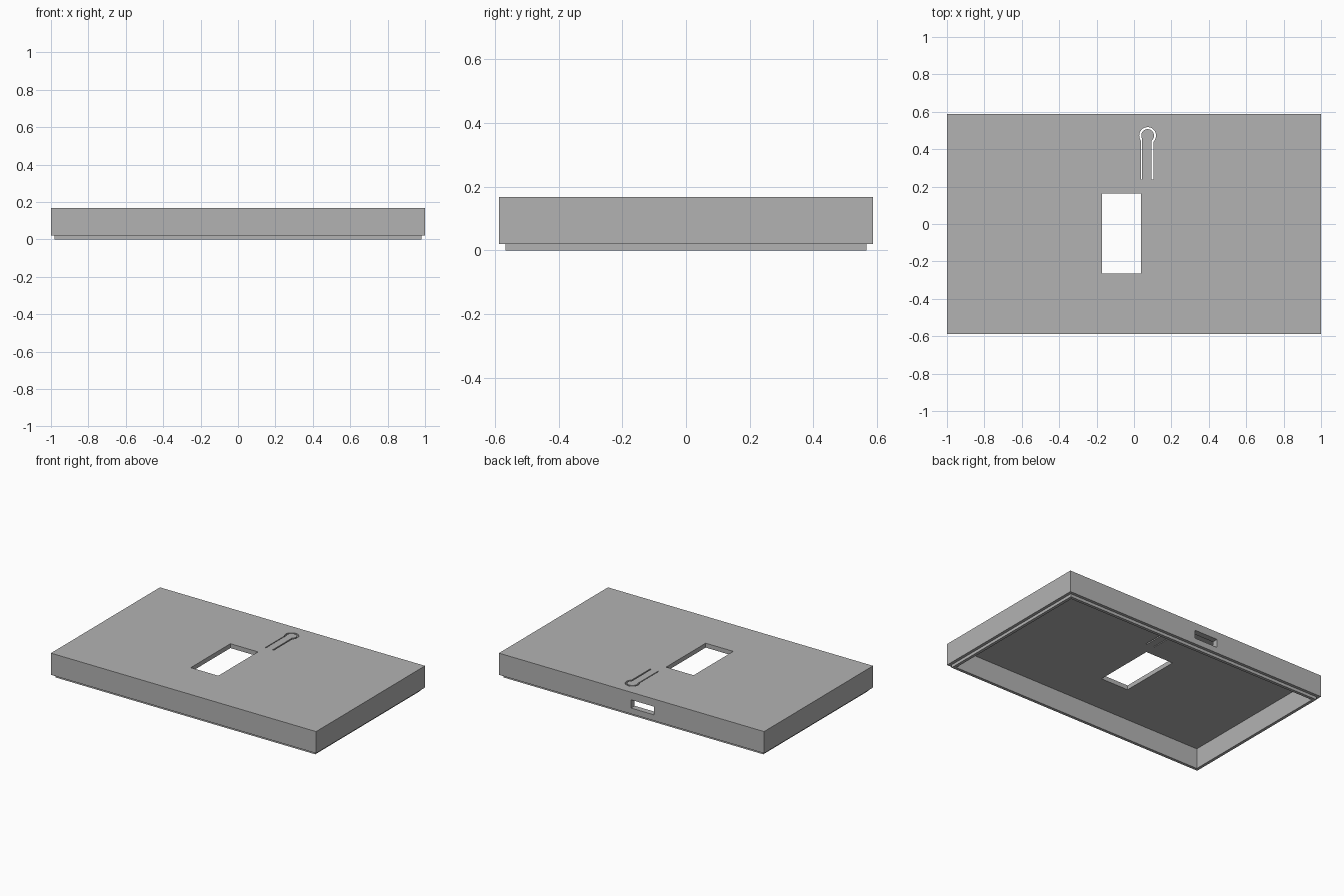
import bpy, bmesh
from math import acos, cos, sin, pi

cube = bpy.data.objects.get("Cube")
if cube:
    bpy.data.objects.remove(cube, do_unlink=True)

# Main dimensions
HALF_X, HALF_Y, HEIGHT = 1.0, 0.587, 0.168
STEP, WALL, LIP, ROOF = 0.02, 0.04, 0.02, 0.138

grey = bpy.data.materials.new("plain grey")
grey.use_nodes = True
colour = (0.45, 0.45, 0.45, 1)
grey.diffuse_color = colour
grey.node_tree.nodes["Principled BSDF"].inputs["Base Color"].default_value = colour


def make_object(name, bm):
    bmesh.ops.recalc_face_normals(bm, faces=bm.faces)
    mesh = bpy.data.meshes.new(name)
    bm.to_mesh(mesh)
    bm.free()
    mesh.materials.append(grey)
    obj = bpy.data.objects.new(name, mesh)
    bpy.context.collection.objects.link(obj)
    return obj


def prism(name, outline, z0, z1):
    bm = bmesh.new()
    face = bm.faces.new([bm.verts.new((x, y, z0)) for x, y in outline])
    new = bmesh.ops.extrude_face_region(bm, geom=[face])["geom"]
    verts = [v for v in new if isinstance(v, bmesh.types.BMVert)]
    bmesh.ops.translate(bm, vec=(0, 0, z1 - z0), verts=verts)
    return make_object(name, bm)


def rectangle(x0, x1, y0, y1):
    return [(x0, y0), (x1, y0), (x1, y1), (x0, y1)]


def cut(target, cutter):
    cutter.hide_render = True
    mod = target.modifiers.new("cut", "BOOLEAN")
    mod.operation, mod.solver, mod.object = "DIFFERENCE", "EXACT", cutter
    bpy.context.view_layer.objects.active = target
    bpy.ops.object.modifier_apply(modifier=mod.name)
    bpy.data.objects.remove(cutter, do_unlink=True)


# Hollow lid shell with a stepped lip, as nested rectangles (inset, height)
profile = [(0, HEIGHT), (0, LIP), (STEP, LIP), (STEP, 0), (WALL, 0), (WALL, ROOF)]
bm = bmesh.new()
rings = []
for inset, z in profile:
    a, b = HALF_X - inset, HALF_Y - inset
    rings.append([bm.verts.new((x, y, z)) for x, y in rectangle(-a, a, -b, b)])
for low, high in zip(rings, rings[1:]):
    for i in range(4):
        j = (i + 1) % 4
        bm.faces.new((low[i], low[j], high[j], high[i]))
bm.faces.new(rings[0])
bm.faces.new(rings[-1])
lid = make_object("case_lid", bm)

# Display window through the roof
cut(lid, prism("window_cutter", rectangle(-0.171, 0.037, -0.265, 0.162), 0.1, 0.3))

# Connector port through the back wall
cut(lid, prism("port_cutter", rectangle(-0.17, 0.004, 0.5, 0.7), 0.06, 0.116))

# Flexible button: a keyhole-shaped slit through the roof
CX, CY, LEG_END = 0.073, 0.473, 0.238


def keyhole(left, right, radius, steps=28):
    start = 2 * pi - acos((left - CX) / radius)
    end = -acos((right - CX) / radius)
    angles = [start + (end - start) * i / steps for i in range(steps + 1)]
    arc = [(CX + radius * cos(t), CY + radius * sin(t)) for t in angles]
    return [(left, LEG_END)] + arc + [(right, LEG_END)]


slit = keyhole(0.038, 0.103, 0.045) + keyhole(0.044, 0.094, 0.034)[::-1]
cut(lid, prism("button_slit_cutter", slit, 0.1, 0.3))
